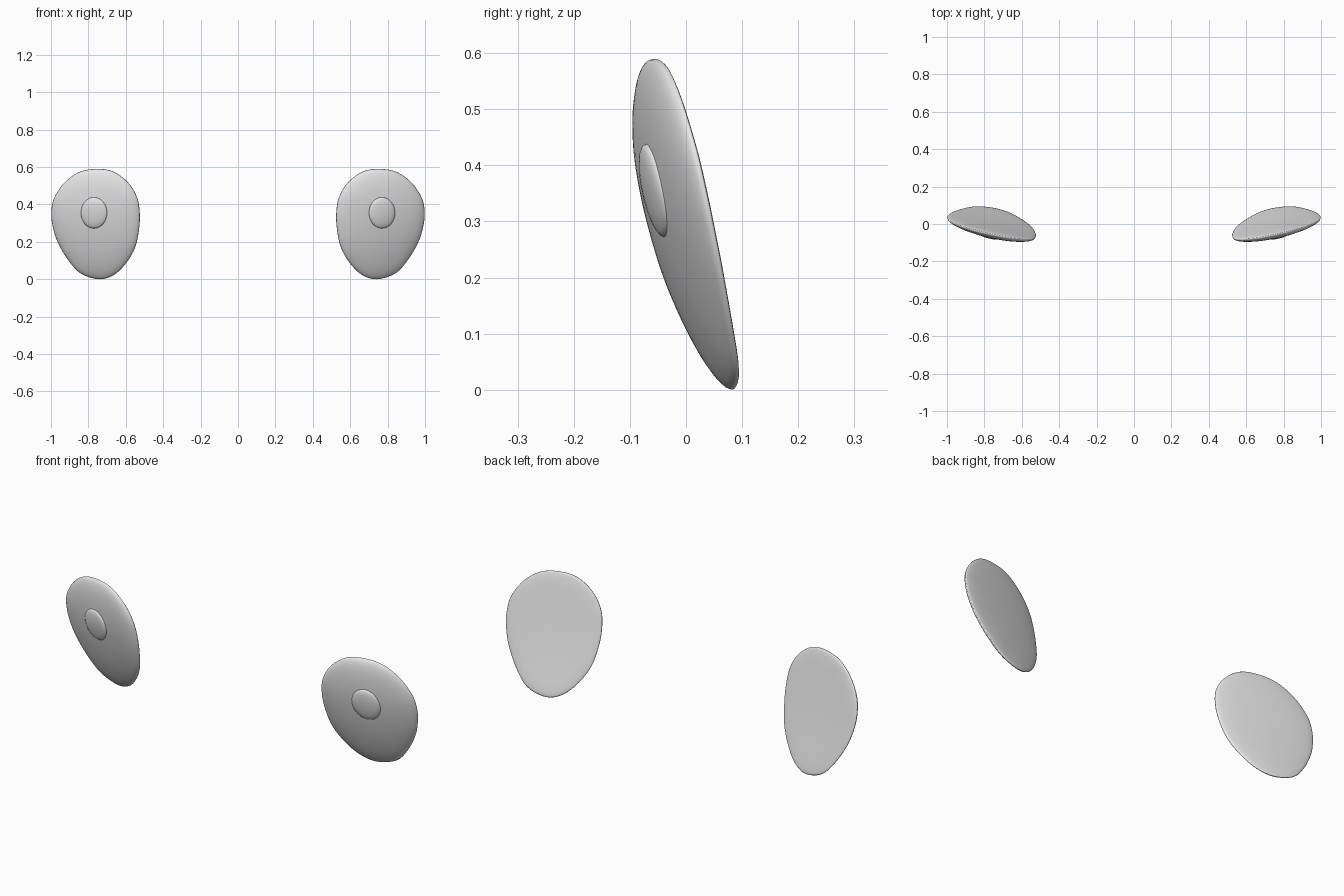
import bpy, bmesh, math
from mathutils import Vector

cube = bpy.data.objects.get("Cube")
if cube:
    bpy.data.objects.remove(cube, do_unlink=True)

grey = bpy.data.materials.new("pale_grey")
grey.use_nodes = True
grey.diffuse_color = (0.8, 0.8, 0.8, 1)
grey.node_tree.nodes["Principled BSDF"].inputs["Base Color"].default_value = (0.8, 0.8, 0.8, 1)

# Rounded egg outline of the left eye, in x and z
OUTLINE = [Vector(p) for p in (
    (.998, .35), (.985, .43), (.93, .515), (.85, .573), (.757, .59), (.67, .577),
    (.59, .52), (.54, .44), (.525, .35), (.53, .26), (.55, .17), (.595, .09),
    (.66, .025), (.74, 0), (.84, .03), (.91, .105), (.965, .2), (.99, .28))]
CENTRE = Vector((.76, .33))
FRONT, BACK = .045, .02


def smooth_loop(pts, steps=4):
    """Closed spline through the points."""
    out, n = [], len(pts)
    for i in range(n):
        a, b, c, d = (pts[(i + k) % n] for k in (-1, 0, 1, 2))
        for s in range(steps):
            t = s / steps
            out.append(b + (c - a) * (t / 2) + (a * 2 - b * 5 + c * 4 - d) * (t * t / 2)
                       + (b * 3 - a - c * 3 + d) * (t ** 3 / 2))
    return out


def mid_depth(p):
    """Tilted, slightly bent sheet that the eye follows."""
    x, z = p
    bend = 1 - ((z - .3) / .3) ** 2
    return .085 - .237 * z + .21 * (x - .75) - .02 * bend


def front_depth(p):
    r = math.hypot((p.x - CENTRE.x) / .235, (p.y - CENTRE.y) / .285)
    return mid_depth(p) - FRONT * math.sqrt(max(0, 1 - r * r))


def build(name, rings, side):
    """Skin rings of points, closing each end with a fan."""
    bm = bmesh.new()
    loops = [[bm.verts.new((side * x, y, z)) for x, y, z in ring] for ring in rings]
    n = len(loops[0])
    for a, b in zip(loops, loops[1:]):
        for i in range(n):
            j = (i + 1) % n
            bm.faces.new((a[i], a[j], b[j], b[i]))
    for loop in (loops[0], loops[-1]):
        mid = sum((v.co for v in loop), Vector()) / n
        tip = bm.verts.new(mid)
        for i in range(n):
            bm.faces.new((loop[i], loop[(i + 1) % n], tip))
    bmesh.ops.recalc_face_normals(bm, faces=bm.faces)
    for f in bm.faces:
        f.smooth = True
    mesh = bpy.data.meshes.new(name)
    bm.to_mesh(mesh)
    bm.free()
    mesh.materials.append(grey)
    obj = bpy.data.objects.new(name, mesh)
    bpy.context.collection.objects.link(obj)


loop = smooth_loop(OUTLINE)
STEPS = 24
eye_rings = []
for k in range(1, STEPS):
    angle = math.pi * k / STEPS
    scale, lift = math.sin(angle), math.cos(angle)
    depth = -lift * (FRONT if lift > 0 else BACK)
    ring = []
    for p in loop:
        q = CENTRE + (p - CENTRE) * scale
        ring.append((q.x, mid_depth(q) + depth, q.y))
    eye_rings.append(ring)

# Low domed pupil, its rim tucked into the eye
pupil_rings = []
for scale, lift in ((.7, -.008), (1, -.003), (.97, .003), (.88, .007),
                    (.7, .010), (.45, .012), (.2, .013)):
    ring = []
    for i in range(32):
        t = math.tau * i / 32
        q = Vector((.77 + .071 * scale * math.cos(t), .355 + .084 * scale * math.sin(t)))
        ring.append((q.x, front_depth(q) - lift, q.y))
    pupil_rings.append(ring)

for label, side in (("left", 1), ("right", -1)):
    build(label + "_eye", eye_rings, side)
    build(label + "_pupil", pupil_rings, side)
